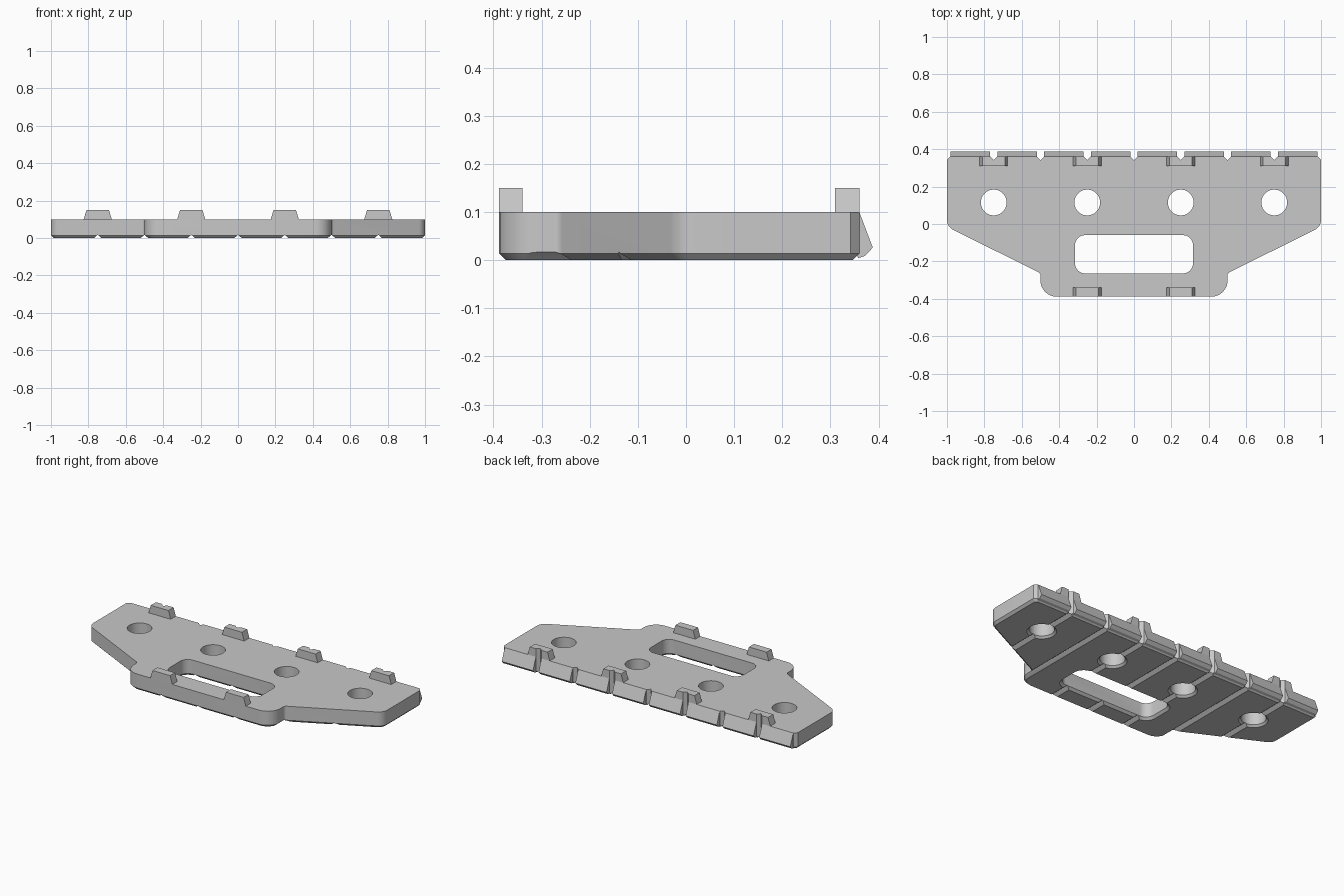
import bpy, bmesh, math
from mathutils import Vector

if "Cube" in bpy.data.objects:
    bpy.data.objects.remove(bpy.data.objects["Cube"], do_unlink=True)

THICK, BACK, FRONT = 0.1, 0.36, -0.388
CHAMFER = 0.014
GREY = (0.58, 0.58, 0.58, 1)

steel = bpy.data.materials.new("plain_grey")
steel.use_nodes = True
steel.diffuse_color = GREY
steel.node_tree.nodes["Principled BSDF"].inputs["Base Color"].default_value = GREY


def loft(name, rings):
    """Closed solid through equal-length rings of points."""
    bm = bmesh.new()
    loops = [[bm.verts.new(p) for p in ring] for ring in rings]
    n = len(loops[0])
    bm.faces.new(loops[0])
    bm.faces.new(loops[-1])
    for a, b in zip(loops, loops[1:]):
        for i in range(n):
            j = (i + 1) % n
            bm.faces.new((a[i], a[j], b[j], b[i]))
    bmesh.ops.recalc_face_normals(bm, faces=bm.faces)
    mesh = bpy.data.meshes.new(name)
    bm.to_mesh(mesh)
    bm.free()
    mesh.materials.append(steel)
    obj = bpy.data.objects.new(name, mesh)
    bpy.context.collection.objects.link(obj)
    return obj


def along(axis, points, lo, hi):
    """Two rings: a 2D profile swept along one axis."""
    place = {'x': lambda a, b, t: (t, a, b),
             'y': lambda a, b, t: (a, t, b),
             'z': lambda a, b, t: (a, b, t)}[axis]
    return [[place(a, b, t) for a, b in points] for t in (lo, hi)]


def rounded(points):
    """Round each (x, y, radius) corner of an outline."""
    out = []
    for i, (x, y, r) in enumerate(points):
        p = Vector((x, y))
        if not r:
            out.append((x, y))
            continue
        u = (Vector(points[i - 1][:2]) - p).normalized()
        v = (Vector(points[(i + 1) % len(points)][:2]) - p).normalized()
        half = math.acos(u.dot(v)) / 2
        centre = p + (u + v).normalized() * (r / math.sin(half))
        start = p + u * (r / math.tan(half)) - centre
        end = p + v * (r / math.tan(half)) - centre
        a = math.atan2(start.y, start.x)
        sweep = (math.atan2(end.y, end.x) - a + math.pi) % math.tau - math.pi
        for k in range(9):
            t = a + sweep * k / 8
            out.append((centre.x + r * math.cos(t), centre.y + r * math.sin(t)))
    return out


def inset(points, d):
    """Move a counter-clockwise outline inward by d."""
    out = []
    for i, p in enumerate(points):
        p = Vector(p)
        e = (p - Vector(points[i - 1])).normalized()
        f = (Vector(points[(i + 1) % len(points)]) - p).normalized()
        n = Vector((-e.y - f.y, e.x + f.x)) / (1 + e.dot(f))
        out.append(tuple(p + n * d))
    return out


def opening(x, y, hx, hy, r, flare):
    """Rounded through-cutter that flares out at the underside."""
    rings = []
    for z, grow in ((-flare, 2 * flare), (flare, 0), (0.2, 0)):
        ring = []
        for k in range(48):
            a = (k + 0.5) * math.tau / 48
            c, s = math.cos(a), math.sin(a)
            ring.append((x + math.copysign(hx, c) + (r + grow) * c,
                         y + math.copysign(hy, s) + (r + grow) * s, z))
        rings.append(ring)
    return loft("opening_cutter", rings)


def cut(obj, cutters):
    bpy.context.view_layer.objects.active = obj
    for c in cutters:
        c.hide_render = True
        mod = obj.modifiers.new("cut", 'BOOLEAN')
        mod.operation, mod.solver, mod.object = 'DIFFERENCE', 'EXACT', c
        bpy.ops.object.modifier_apply(modifier=mod.name)
        bpy.data.objects.remove(c, do_unlink=True)


def notch(x):
    """Vertical V in the back edge."""
    return loft("notch_cutter", along('z', [(x, BACK - 0.018), (x + 0.04, BACK + 0.022),
                                            (x - 0.04, BACK + 0.022)], -0.05, 0.25))


def groove(x):
    """V along the underside."""
    return loft("groove_cutter", along('y', [(x, 0.017), (x + 0.04, -0.017),
                                             (x - 0.04, -0.017)], -0.5, 0.5))


# Main plate outline, mirrored, with a chamfered underside
half = [(0.5, FRONT, 0.085), (0.5, -0.263, 0.02), (1, -0.015, 0.06),
        (1, BACK - 0.018, 0), (0.982, BACK, 0)]
outline = rounded(half + [(-x, y, r) for x, y, r in reversed(half)])
base = [(x, y, 0) for x, y in inset(outline, CHAMFER)]
plate = loft("plate", [base] + along('z', outline, CHAMFER, THICK))

# Bolt holes, long slot, underside grooves and back notches
tabs_x = [-0.75, -0.25, 0.25, 0.75]
joints = [0.25 * i for i in range(-3, 4)]
cut(plate, [opening(x, 0.115, 0, 0, 0.069, 0.012) for x in tabs_x]
    + [opening(0, -0.162, 0.263, 0.05, 0.052, 0.014)]
    + [groove(x) for x in joints] + [notch(x) for x in joints])


# Tapered tabs on the top
def tab(name, x, lo, hi):
    profile = [(x - 0.075, THICK), (x + 0.075, THICK), (x + 0.06, 0.15), (x - 0.06, 0.15)]
    return loft(name, along('y', profile, lo, hi))


for i, x in enumerate(tabs_x):
    cut(tab(f"back_tab_{i + 1}", x, BACK - 0.05, BACK), [notch(x)])
for side, x in (("right", -0.25), ("left", 0.25)):
    tab(f"front_tab_{side}", x, FRONT, FRONT + 0.048)

# Sloping lip segments along the back
lip = [(BACK, THICK), (0.388, 0.026), (0.372, 0.009), (0.358, 0.004), (0.35, 0.02)]
for i in range(8):
    x = -1 + 0.25 * i
    loft(f"back_lip_{i + 1}", along('x', lip, x + 0.019, x + 0.231))

# Smooth the round walls, keep edges crisp
bpy.ops.object.select_all(action='DESELECT')
plate.select_set(True)
bpy.context.view_layer.objects.active = plate
bpy.ops.object.shade_smooth_by_angle(angle=math.radians(25))
